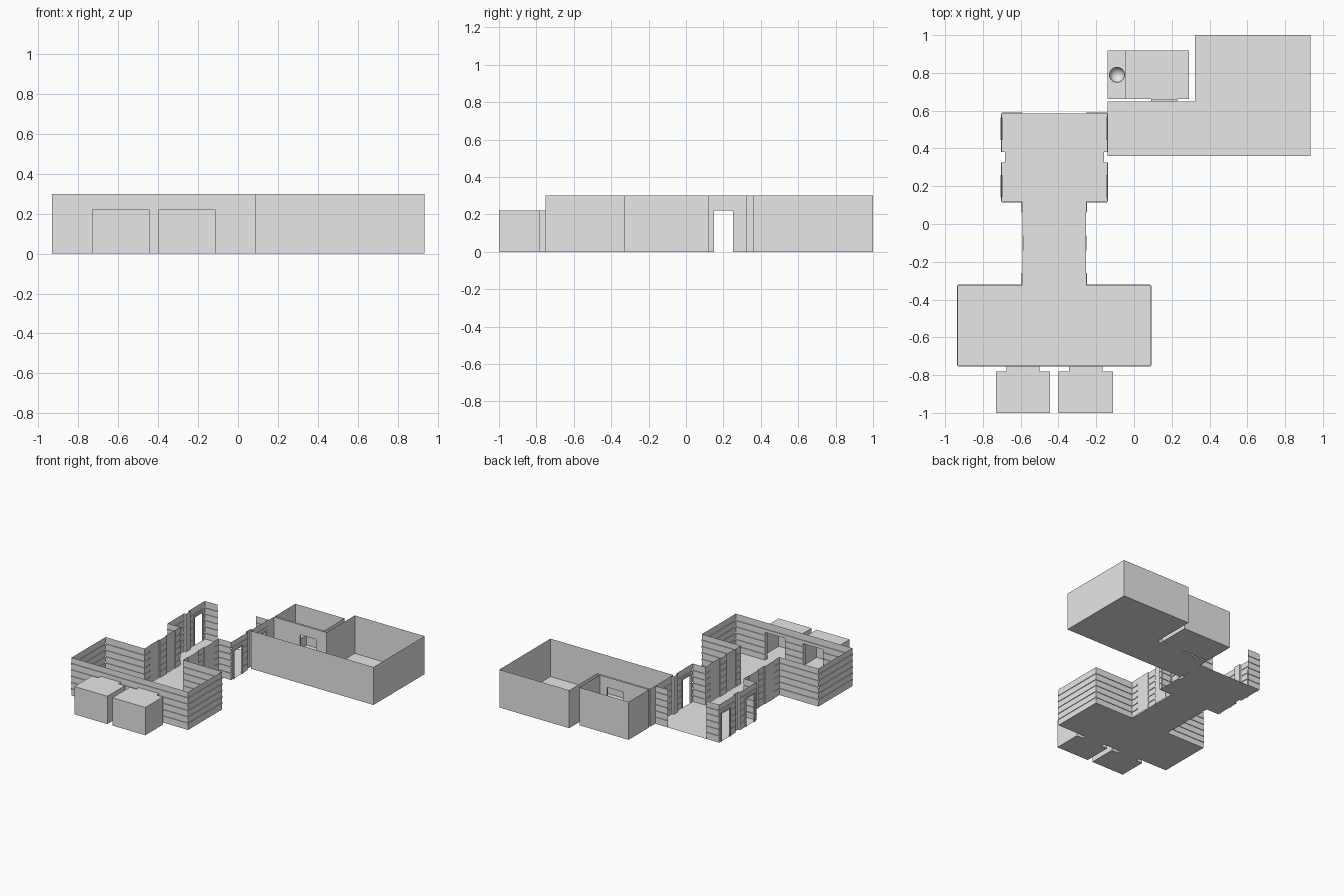
import bpy, bmesh, math
from mathutils import Vector, Matrix

if "Cube" in bpy.data.objects:
    bpy.data.objects.remove(bpy.data.objects["Cube"])

AXIS = -0.4215      # symmetry line of the planked wing
H, DOOR = 0.30, 0.22

grey = bpy.data.materials.new("plain grey")
grey.diffuse_color = (0.8, 0.8, 0.8, 1)
grey.use_nodes = True
grey.node_tree.nodes["Principled BSDF"].inputs["Base Color"].default_value = grey.diffuse_color


def finish(bm, name):
    bmesh.ops.remove_doubles(bm, verts=bm.verts, dist=1e-5)
    me = bpy.data.meshes.new(name)
    bm.to_mesh(me)
    bm.free()
    me.materials.append(grey)
    ob = bpy.data.objects.new(name, me)
    bpy.context.collection.objects.link(ob)
    return ob


def flat(name, pts, z=0.0):
    """Horizontal sheet from an outline."""
    bm = bmesh.new()
    f = bm.faces.new([bm.verts.new((x, y, z)) for x, y in pts])
    f.normal_update()
    if f.normal.z < 0:
        f.normal_flip()
    return finish(bm, name)


def profile(z0, z1, planks):
    """Upright wall section with shallow grooves between the planks."""
    pts = [(z0, 0)]
    if planks:
        for k in range(1, 6):
            a, b = k * 0.05 - 0.005, k * 0.05 + 0.005
            if a > z0 and b < z1:
                pts += [(a, 0), (a, 0.005), (b, 0.005), (b, 0)]
    return pts + [(z1, 0)]


def add_wall(bm, p, q, h=H, planks=False, doors=(), place=lambda v: v):
    """Wall sheet from p to q, outside on the right; doors are (start, end) distances."""
    p, q = Vector(p), Vector(q)
    d = (q - p).normalized()
    out = Vector((d.y, -d.x))
    strips, last = [], 0.0
    for a, b in doors:
        strips += [(last, a, 0), (a, b, DOOR)]
        last = b
    strips.append((last, (q - p).length, 0))
    for a, b, z0 in strips:
        if b - a < 1e-4 or h - z0 < 1e-4:
            continue
        prev = None
        for z, o in profile(z0, h, planks):
            row = []
            for t in (a, b):
                c = p + d * t + out * o
                row.append(bm.verts.new(place(Vector((c.x, c.y, z)))))
            if prev:
                bm.faces.new((prev[1], prev[0], row[0], row[1]))
            prev = row


def add_box(bm, lo, hi, place=lambda v: v):
    lo, hi = Vector(lo), Vector(hi)
    c, s = place((lo + hi) / 2), hi - lo
    bmesh.ops.create_cube(bm, size=1, matrix=Matrix.Translation(c) @ Matrix.Diagonal((*s, 1)))


# Planked wing: lower room, corridor and hall, each half walked outward from the axis
SEGMENTS = {
    "lower_room_walls": [
        ((0, -.75), (.51, -.75), True, [(.078, .254)]),
        ((.51, -.75), (.51, -.325), True, []),
        ((.51, -.325), (.168, -.325), True, [])],
    "corridor_walls": [
        ((.168, -.325), (.168, -.26), True, []),
        ((.168, -.26), (.172, -.26), False, []),
        ((.172, -.26), (.172, -.14), False, []),      # smooth panel
        ((.172, -.14), (.164, -.14), False, []),
        ((.164, -.14), (.164, -.06), True, []),
        ((.164, -.06), (.172, -.06), False, []),
        ((.172, -.06), (.172, .06), False, []),       # smooth panel
        ((.172, .06), (.168, .06), False, []),
        ((.168, .06), (.168, .12), True, [])],
    "hall_walls": [
        ((.168, .12), (.278, .12), True, []),
        ((.278, .12), (.278, .325), True, [(.03, .13)]),
        ((.278, .325), (.262, .325), False, []),
        ((.262, .325), (.262, .38), False, []),
        ((.262, .38), (.278, .38), False, []),
        ((.278, .38), (.278, .585), True, [(.075, .175)]),
        ((.278, .585), (.168, .585), True, [])],
}
for side, s in (("right", 1), ("left", -1)):
    place = lambda v, s=s: Vector((AXIS + s * v.x, v.y, v.z))
    for name, segs in SEGMENTS.items():
        bm = bmesh.new()
        for p, q, planks, doors in segs:
            add_wall(bm, p, q, H, planks, doors, place)
        if s < 0:
            bmesh.ops.reverse_faces(bm, faces=bm.faces)
        finish(bm, f"{name}_{side}")

    # Door frames in the hall
    bm = bmesh.new()
    for a, b in ((.15, .25), (.455, .555)):
        for y in (a - .01, b):
            add_box(bm, (.274, y, 0), (.284, y + .01, DOOR + .01), place)
        add_box(bm, (.274, a, DOOR), (.284, b, DOOR + .01), place)
    finish(bm, f"hall_door_frames_{side}")

    # Closed side room with its short passage
    outline = [(.078, -.75), (.078, -.78), (.022, -.78), (.022, -1), (.31, -1),
               (.31, -.78), (.254, -.78), (.254, -.75)]
    bm = bmesh.new()
    for p, q in zip(outline, outline[1:]):
        add_wall(bm, p, q, DOOR, place=place)
    if s < 0:
        bmesh.ops.reverse_faces(bm, faces=bm.faces)
    finish(bm, f"side_room_walls_{side}")
    world = [(AXIS + s * x, y) for x, y in outline]
    flat(f"side_room_floor_{side}", world)
    flat(f"side_room_ceiling_{side}", world, DOOR)

# Floor of the planked wing
half = [(.51, -.75), (.51, -.325), (.168, -.325), (.168, .12), (.278, .12),
        (.278, .325), (.262, .325), (.262, .38), (.278, .38), (.278, .585)]
flat("planked_wing_floor", [(AXIS + x, y) for x, y in half] +
     [(AXIS - x, y) for x, y in reversed(half)])

# Large L-shaped room
big = [(-.14, .36), (.934, .36), (.934, 1), (.322, 1), (.322, .648), (-.14, .648)]
flat("large_room_floor", big)
bm = bmesh.new()
for i, p in enumerate(big):
    doors = {4: [(.092, .232)], 5: [(.093, .193)]}.get(i, [])
    add_wall(bm, p, big[(i + 1) % 6], doors=doors)
finish(bm, "large_room_walls")

# Small washroom beside it
small = [(-.14, .662), (.29, .662), (.29, .918), (-.14, .918)]
flat("small_room_floor", small)
bm = bmesh.new()
for i, p in enumerate(small):
    add_wall(bm, p, small[(i + 1) % 4], doors=[(.23, .37)] if i == 0 else [])
finish(bm, "small_room_walls")

# Passage between large and small room
x0, x1, y0, y1 = .09, .23, .648, .662
flat("passage_floor", [(x0, y0), (x1, y0), (x1, y1), (x0, y1)])
flat("passage_ceiling", [(x0, y0), (x1, y0), (x1, y1), (x0, y1)], DOOR)
bm = bmesh.new()
add_wall(bm, (x0, y1), (x0, y0), DOOR)
add_wall(bm, (x1, y0), (x1, y1), DOOR)
finish(bm, "passage_walls")

# Bench with a round bowl sunk into it
BZ, R, CX, CY, N = .08, .04, -.09, .79, 32
bm = bmesh.new()
corners = [bm.verts.new((x, y, BZ)) for x, y in
           ((-.14, .662), (-.042, .662), (-.042, .918), (-.14, .918))]
ring = [bm.verts.new((CX + R * math.cos(2 * math.pi * i / N),
                      CY + R * math.sin(2 * math.pi * i / N), BZ)) for i in range(N)]
edges = [bm.edges.new((loop[i - 1], loop[i])) for loop in (corners, ring) for i in range(len(loop))]
bmesh.ops.triangle_fill(bm, edges=edges, use_beauty=True, normal=(0, 0, 1))
add_wall(bm, (-.042, .918), (-.042, .662), BZ)
finish(bm, "bench")

bm = bmesh.new()
bmesh.ops.create_uvsphere(bm, u_segments=N, v_segments=16, radius=R,
                          matrix=Matrix.Translation((CX, CY, BZ)))
bmesh.ops.delete(bm, geom=[v for v in bm.verts if v.co.z > BZ + 1e-4], context='VERTS')
bmesh.ops.reverse_faces(bm, faces=bm.faces)
for f in bm.faces:
    f.smooth = True
finish(bm, "bowl")
